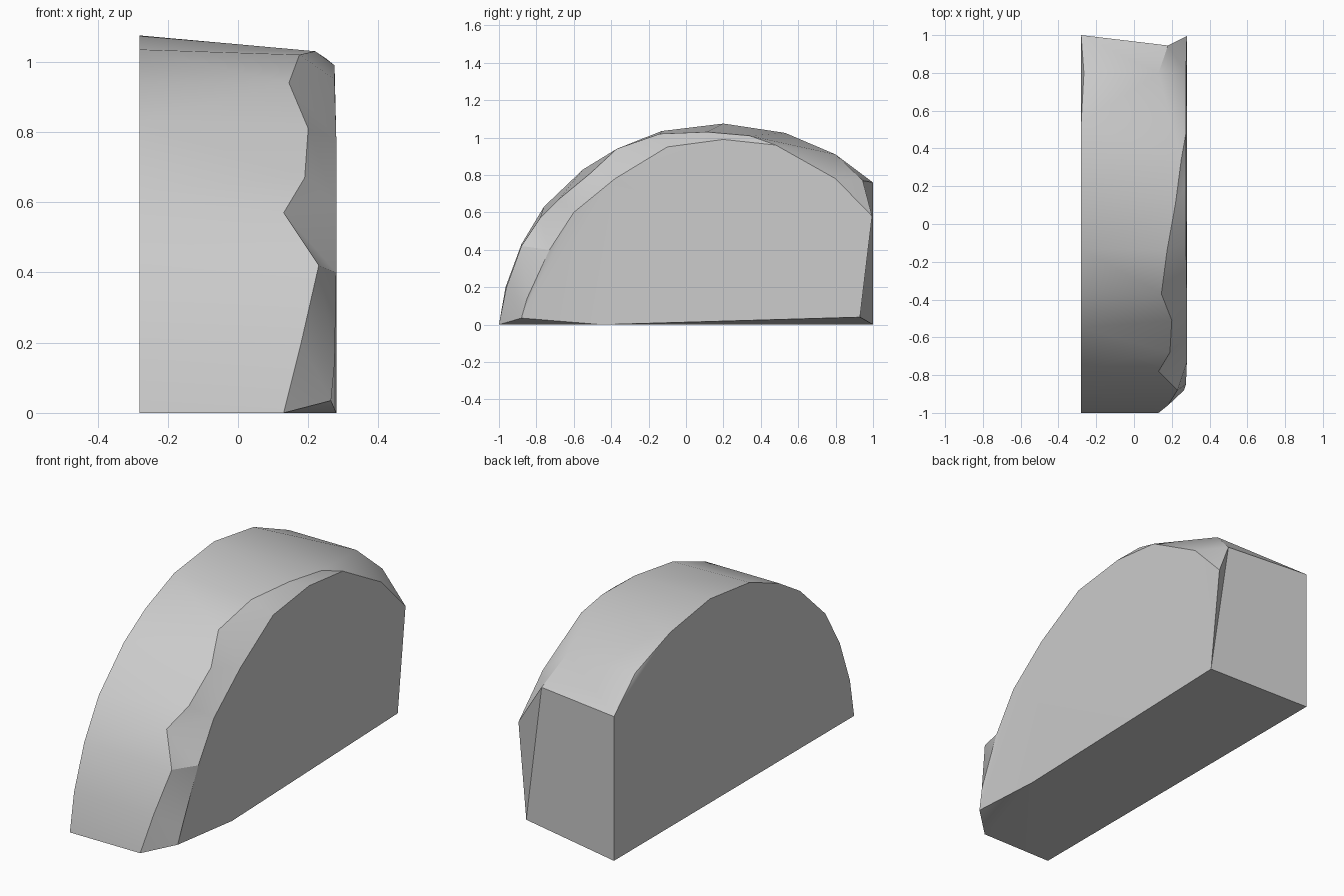
import bpy
import bmesh
from mathutils import Vector

default_cube = bpy.data.objects.get("Cube")
if default_cube:
    bpy.data.objects.remove(default_cube, do_unlink=True)

HALF_WIDTH = 0.28


def make_material(name, value):
    material = bpy.data.materials.new(name)
    material.use_nodes = True
    colour = (value, value, value, 1)
    material.diffuse_color = colour
    shader = material.node_tree.nodes["Principled BSDF"]
    shader.inputs["Base Color"].default_value = colour
    return material


def add_points(bm, points):
    return [bm.verts.new(Vector(point)) for point in points]


def zip_strip(bm, first, second):
    """Join two open outlines with triangles, taking the shorter diagonal each time."""
    i = j = 0
    while i < len(first) - 1 or j < len(second) - 1:
        first_done = i == len(first) - 1
        second_done = j == len(second) - 1
        if not first_done and not second_done:
            step_first = (first[i + 1].co - second[j].co).length
            step_second = (first[i].co - second[j + 1].co).length
            advance_first = step_first < step_second
        else:
            advance_first = second_done
        if advance_first:
            bm.faces.new((first[i], first[i + 1], second[j]))
            i += 1
        else:
            bm.faces.new((first[i], second[j + 1], second[j]))
            j += 1


# Clean arched outline on the flat side (y, z)
arch_profile = [
    (-1, 0), (-.965, .2), (-.88, .43), (-.76, .63), (-.55, .83), (-.37, .94),
    (-.13, 1.035), (.2, 1.075), (.53, 1.025), (.8, .91), (1, .76),
]

# Uneven outer rim of the chipped side, running front to back
chipped_rim = [
    (.13, -1, 0), (.18, -.96, .2), (.23, -.88, .42), (.13, -.78, .57),
    (.19, -.68, .67), (.2, -.51, .81), (.145, -.37, .94), (.175, -.14, 1.02),
    (.22, .11, 1.03), (.25, .34, 1.01), (.13, .8, .91), (.18, .945, .77),
    (.28, .995, .58),
]

# Inner edge where the chips meet the broad face
face_rim = [
    (.265, -.88, .035), (.275, -.85, .14), (.28, -.73, .4), (.28, -.6, .6),
    (.28, -.38, .78), (.275, -.1, .95), (.275, .2, .99), (.275, .48, .96),
    (.275, .8, .78),
]

bm = bmesh.new()
arch = add_points(bm, [(-HALF_WIDTH, y, z) for y, z in arch_profile])
rim = add_points(bm, chipped_rim)
inner = add_points(bm, face_rim)
back_left, back_right, base_right = add_points(bm, [
    (-HALF_WIDTH, 1, 0), (HALF_WIDTH, .93, .04), (HALF_WIDTH, -.45, 0),
])

# Small nick in the flat side near the back
arch[-2].co.x += .015
bm.faces.new(arch[-3:])

# Arched top and the broken bevel beside it
zip_strip(bm, arch, rim[:-1])
zip_strip(bm, rim, inner)

# Flat side, broad face, back and base
bm.faces.new(arch[:-2] + [arch[-1], back_left])
bm.faces.new(inner + [rim[-1], back_right, base_right])
bm.faces.new([arch[-1], rim[-2], rim[-1], back_right, back_left])
bm.faces.new([arch[0], back_left, back_right, base_right, inner[0], rim[0]])

bmesh.ops.triangulate(bm, faces=[f for f in bm.faces if len(f.verts) > 3])
bmesh.ops.recalc_face_normals(bm, faces=bm.faces)

mesh = bpy.data.meshes.new("stone_block")
bm.to_mesh(mesh)
bm.free()
stone = bpy.data.objects.new("stone_block", mesh)
bpy.context.collection.objects.link(stone)
mesh.materials.append(make_material("pale_grey_stone", .6))

# Smooth arch with crisp broken edges
bpy.ops.object.select_all(action="DESELECT")
stone.select_set(True)
bpy.context.view_layer.objects.active = stone
bpy.ops.object.shade_smooth_by_angle(angle=.52)
